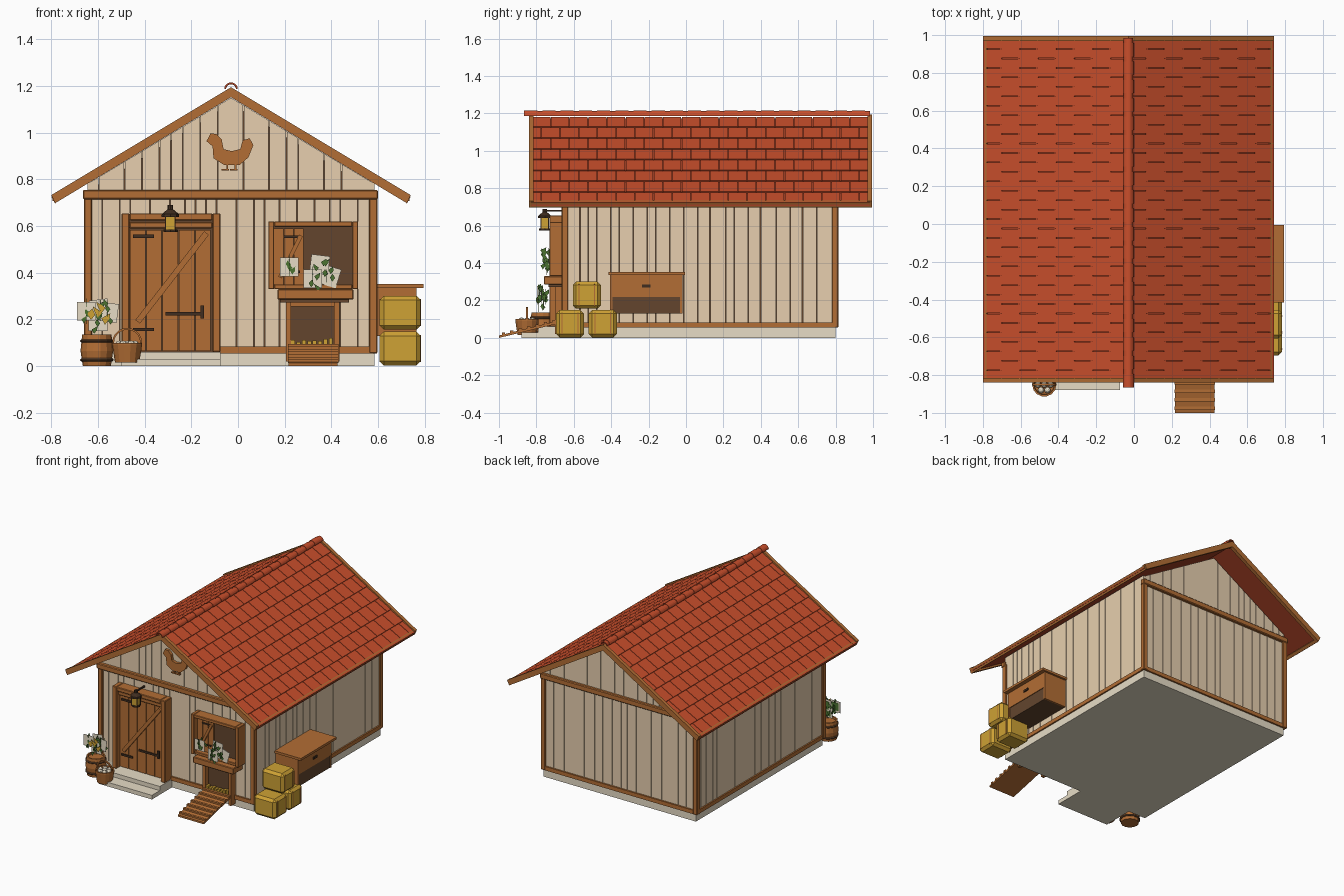
import bpy, bmesh, math, random
from mathutils import Matrix, Vector

random.seed(4)
if "Cube" in bpy.data.objects:
    bpy.data.objects.remove(bpy.data.objects["Cube"])


def material(name, *rgb):
    m = bpy.data.materials.new(name)
    m.use_nodes = True
    m.diffuse_color = (*rgb, 1)
    m.node_tree.nodes["Principled BSDF"].inputs["Base Color"].default_value = (*rgb, 1)
    return m


WALL = material("cream boards", .81, .63, .43)
PALE = material("pale stone", .90, .81, .64)
WOOD = material("brown timber", .45, .155, .035)
DARK = material("dark wood", .125, .06, .027)
TILE = material("red tile", .59, .078, .025)
UNDER = material("dark red underlay", .36, .05, .018)
HAY = material("straw yellow", .62, .36, .035)
IRON = material("dark iron", .05, .026, .014)
LEAF = material("leaf green", .07, .17, .03)


def prism(bm, pts, axis, a, b):
    """Outline in the plane across the axis, extruded from a to b."""
    put = {"x": lambda p, t: (t, *p), "y": lambda p, t: (p[0], t, p[1]), "z": lambda p, t: (*p, t)}[axis]
    lo = [bm.verts.new(put(p, a)) for p in pts]
    hi = [bm.verts.new(put(p, b)) for p in pts]
    bm.faces.new(lo)
    bm.faces.new(hi[::-1])
    for i in range(len(pts)):
        j = (i + 1) % len(pts)
        bm.faces.new((lo[i], hi[i], hi[j], lo[j]))


def box(bm, x0, x1, y0, y1, z0, z1):
    prism(bm, [(x0, y0), (x1, y0), (x1, y1), (x0, y1)], "z", z0, z1)


def bar(bm, p, q, w, y0, y1):
    """Flat bar from p to q in the front plane."""
    p, q = Vector(p), Vector(q)
    d = (q - p).normalized() * w / 2
    n = Vector((-d.y, d.x))
    prism(bm, [p + n, p - n, q - n, q + n], "y", y0, y1)


def lathe(bm, x, y, profile, n=14):
    """Stacked rings of (radius, height), capped at both ends."""
    rings = [[bm.verts.new((x + r * math.cos(k * math.tau / n), y + r * math.sin(k * math.tau / n), z))
              for k in range(n)] for r, z in profile]
    for u, v in zip(rings, rings[1:]):
        for k in range(n):
            bm.faces.new((u[k], u[(k + 1) % n], v[(k + 1) % n], v[k]))
    bm.faces.new(rings[0][::-1])
    bm.faces.new(rings[-1])


def arch(cx, cz, r, t, n=10):
    ang = [math.pi * k / n for k in range(n + 1)]
    ring = [(r, a) for a in ang] + [(r - t, a) for a in reversed(ang)]
    return [(cx + q * math.cos(a), cz + q * math.sin(a)) for q, a in ring]


def emit(name, mat, build, bevel=0):
    bm = bmesh.new()
    build(bm)
    bmesh.ops.recalc_face_normals(bm, faces=bm.faces)
    me = bpy.data.meshes.new(name)
    bm.to_mesh(me)
    bm.free()
    me.materials.append(mat)
    ob = bpy.data.objects.new(name, me)
    bpy.context.collection.objects.link(ob)
    if bevel:
        mod = ob.modifiers.new("bevel", "BEVEL")
        mod.width, mod.segments = bevel, 1


def boxes(name, mat, *dims, bevel=0):
    emit(name, mat, lambda bm: [box(bm, *d) for d in dims], bevel)


CX, RIDGE, SLOPE = -.03, 1.185, .6
X0, X1, Y0, Y1 = -.645, .585, -.65, .80


def roof_z(x):
    return RIDGE - SLOPE * abs(x - CX)


# Foundation and door steps
boxes("foundation", PALE, (X0 + .005, X1, Y0, Y1, 0, .055))
boxes("door_steps", PALE, (-.50, -.075, -.88, Y0, 0, .03), (-.50, -.075, -.79, Y0, .03, .06))

# Wall core showing dark in the board gaps
core = [(X0 + .012, .055), (X1 - .012, .055), (X1 - .012, roof_z(X1) - .06), (CX, RIDGE - .06),
        (X0 + .012, roof_z(X0) - .06)]
emit("wall_core", DARK, lambda bm: prism(bm, core, "y", Y0 + .012, Y1 - .012))


def planks(a, b, widths=(.045, .065, .075, .085)):
    while a < b - .01:
        e = min(b, a + random.choice(widths))
        if b - e < .03:
            e = b
        yield a, e - .0035
        a = e


def end_boards(bm):
    for y in (Y0, Y1 - .012):
        for lo, hi in planks(X0, X1):
            box(bm, lo, hi, y, y + .012, .055, .73)
        for lo, hi in planks(X0, X1, (.05, .075, .11)):
            peak = [(CX, RIDGE - .035)] if lo < CX < hi else []
            prism(bm, [(lo, .73), (hi, .73), (hi, roof_z(hi) - .035), *peak, (lo, roof_z(lo) - .035)],
                  "y", y, y + .012)


def side_boards(bm):
    for x in (X0, X1 - .012):
        for lo, hi in planks(Y0, Y1):
            box(bm, x, x + .012, lo, hi, .055, .79)


emit("end_wall_boards", WALL, end_boards)
emit("side_wall_boards", WALL, side_boards)

# Timber frame
boxes("corner_posts", WOOD, *[(x, x + .035, y, y + .035, .055, .73)
                              for x in (-.66, .562) for y in (-.665, .78)], bevel=.004)
boxes("end_beams", WOOD, *[(-.665, .60, y, y + .035, .715, .755) for y in (-.675, .785)], bevel=.005)
boxes("bottom_rails", WOOD, (-.075, .58, -.662, -.64, .055, .083), (X0, X1, .79, .812, .055, .083),
      *[(x, x + .02, Y0, Y1, .055, .083) for x in (-.655, .575)])

# Roof
ANG = math.atan(SLOPE)
LENGTH, ROWS = .77 / math.cos(ANG), 8
STEP = LENGTH / ROWS


def slope_frame(s):
    down = Vector((s * math.cos(ANG), 0, -math.sin(ANG)))
    up = Vector((s * math.sin(ANG), 0, math.cos(ANG)))
    return Matrix.Translation((CX, 0, RIDGE)) @ Matrix((down, (0, 1, 0), up)).transposed().to_4x4()


def tiles(bm):
    for s in (-1, 1):
        for r in range(ROWS):
            y = -.822 - (.05 if r % 2 else 0)
            while y < .975:
                lo, hi = max(y, -.822), min(y + .0965, .978)
                start = len(bm.verts)
                box(bm, r * STEP, (r + 1) * STEP - .001, lo, hi, -.012, -.004)
                bm.verts.ensure_lookup_table()
                for v in bm.verts[start:]:
                    v.co.z += .006 * (v.co.x - r * STEP) / STEP
                    v.co = slope_frame(s) @ v.co
                y += .1


def underlay(bm):
    for s in (-1, 1):
        e = CX + s * .765
        prism(bm, [(CX, RIDGE - .012), (e, roof_z(e) - .012), (e, roof_z(e) - .02), (CX, RIDGE - .02)],
              "y", -.825, .98)


def verge_boards(bm):
    for s in (-1, 1):
        e = CX + s * .77
        for y in (-.84, .97):
            prism(bm, [(CX, RIDGE + .01), (e, roof_z(e) + .01), (e - s * .016, roof_z(e) - .025),
                       (CX, RIDGE - .033)], "y", y, y + .025)
        prism(bm, [(e, roof_z(e) + .002), (e - s * .016, roof_z(e) - .026), (e - s * .034, roof_z(e) - .012),
                   (e - s * .018, roof_z(e) + .012)], "y", -.83, .985)


def ridge_tiles(bm):
    n = 19
    for k in range(n):
        y = -.865 + k * 1.85 / n
        prism(bm, arch(CX, 1.187, .029, .007), "y", y, y + .07)
        prism(bm, arch(CX, 1.187, .026, .005), "y", y + .07, y + 1.85 / n)


emit("roof_tiles", TILE, tiles)
emit("roof_underlay", UNDER, underlay)
emit("fascia_boards", WOOD, verge_boards)
emit("ridge_tiles", TILE, ridge_tiles)

# Door
boxes("door_frame", WOOD, (-.50, -.465, -.73, Y0, .06, .655), (-.11, -.075, -.73, Y0, .06, .655),
      (-.465, -.11, -.73, Y0, .625, .655), (-.465, -.11, -.71, Y0, .59, .618), bevel=.004)
boxes("door_back", DARK, (-.47, -.105, -.675, Y0, .06, .63))
boxes("door_planks", WOOD, *[(-.463 + i * .07, -.397 + i * .07, -.69, -.67, .065, .583) for i in range(5)])
emit("door_brace", WOOD, lambda bm: bar(bm, (-.43, .19), (-.135, .57), .025, -.705, -.69))
boxes("door_hinges", IRON, *[(-.45, -.36, -.698, -.688, z, z + .014) for z in (.15, .55)],
      (-.31, -.15, -.698, -.688, .217, .231), (-.16, -.145, -.70, -.688, .205, .26))

# Lantern
boxes("lantern_glass", HAY, (-.31, -.27, -.775, -.735, .585, .64))
emit("lantern_metal", IRON, lambda bm: (
    lathe(bm, -.29, -.755, [(.03, .575), (.03, .585)], 8),
    lathe(bm, -.29, -.755, [(.038, .64), (.036, .652), (.012, .672), (.012, .69)], 8),
    [box(bm, x, x + .005, y, y + .005, .58, .645) for x in (-.313, -.272) for y in (-.778, -.737)],
    box(bm, -.295, -.285, -.755, -.66, .675, .685)))

# Window with shutter and flower box
boxes("window_frame", WOOD, (.13, .155, -.73, Y0, .33, .62), (.49, .515, -.73, Y0, .33, .62),
      (.155, .49, -.73, Y0, .597, .62), (.155, .49, -.72, Y0, .33, .35), bevel=.003)
boxes("window_opening", DARK, (.15, .495, -.668, Y0, .34, .60))
boxes("window_shutter", WOOD, *[(x, x + .04, -.685, -.668, .35, .59) for x in (.155, .198, .241)])
emit("shutter_brace", WOOD, lambda bm: bar(bm, (.18, .38), (.27, .56), .018, -.695, -.685))
boxes("shutter_hinges", IRON, *[(.195, .265, -.692, -.684, z, z + .01) for z in (.40, .55)])
boxes("flower_box", WOOD, (.17, .495, -.76, Y0, .285, .33), bevel=.004)

# Small hatch and ramp
boxes("hatch_opening", DARK, (.22, .42, -.665, Y0, .08, .265), (.18, .475, -.735, Y0, .272, .285))
boxes("hatch_frame", WOOD, (.205, .228, -.70, Y0, .02, .285), (.412, .435, -.70, Y0, .02, .285),
      (.228, .412, -.69, Y0, .255, .272))
boxes("hatch_straw", HAY, *[(.228 + i * .023, .245 + i * .023, -.695, -.665, .08, .10 + random.random() * .02)
                            for i in range(8)])
emit("ramp_board", WOOD, lambda bm: prism(
    bm, [(-.67, .095), (-1, .013), (-1, 0), (-.67, .08)], "x", .217, .427))
boxes("ramp_slats", WOOD, *[(.215, .43, -.985 + i * .045, -.967 + i * .045, .013 + i * .0112, .028 + i * .0112)
                            for i in range(7)])

# Bird cutout on the gable
bird = [(-.135, .964), (-.117, .998), (-.092, .994), (-.07, .972), (-.062, .93), (-.028, .921), (.01, .93),
        (.02, .968), (.05, .976), (.066, .947), (.045, .895), (.006, .861), (-.058, .861), (-.105, .891),
        (-.109, .942)]
emit("gable_bird", WOOD, lambda bm: (
    prism(bm, bird, "y", -.67, Y0),
    [box(bm, x, x + .008, -.668, Y0, .84, .865) for x in (-.05, -.015)],
    [box(bm, x - .02, x + .012, -.668, Y0, .838, .845) for x in (-.05, -.015)]))

# Nest box on the side wall
boxes("nest_box", WOOD, (.58, .765, -.405, -.02, .22, .335),
      *[(.58, .765, y, y + .012, .13, .22) for y in (-.405, -.032)])
boxes("nest_box_lower_panel", DARK, (.58, .76, -.393, -.032, .13, .22))
boxes("nest_box_lid", WOOD, (.58, .795, -.415, -.005, .335, .352))
boxes("nest_box_handle", IRON, (.765, .773, -.235, -.19, .27, .285))

# Hay bales
for i, (y, z) in enumerate(((-.695, 0), (-.52, 0), (-.605, .153))):
    boxes(f"hay_bale_{i + 1}", HAY, (.607, .783, y, y + .15, z + .003, z + .148), bevel=.018)
    boxes(f"bale_straps_{i + 1}", WOOD, *[(.606, .785, t, t + .005, z + .018, z + .134)
                                          for t in (y + .03, y + .114)])

# Barrel planter
BX, BY = -.605, -.765
emit("barrel", WOOD, lambda bm: lathe(bm, BX, BY, [(.06, 0), (.07, .065), (.063, .135), (.053, .135), (.053, .12)]))
emit("barrel_bands", DARK, lambda bm: [
    lathe(bm, BX, BY, [(.066, z), (.071, z + .005), (.071, z + .009), (.066, z + .014)]) for z in (.02, .10)])

# Egg basket
emit("basket", WOOD, lambda bm: (
    lathe(bm, -.475, -.85, [(.052, .015), (.064, .09), (.064, .1), (.055, .1), (.052, .075)]),
    prism(bm, arch(-.475, .1, .064, .008), "y", -.856, -.844)))
emit("eggs", PALE, lambda bm: [
    bmesh.ops.create_uvsphere(bm, u_segments=8, v_segments=6, radius=.017, matrix=Matrix.Translation(
        (-.475 + r * math.cos(a), -.85 + r * math.sin(a), .092)))
    for r, a in [(0, 0)] + [(.034, k * math.tau / 6) for k in range(6)]])


# Plants: pale cards with leaf shapes, green behind
def leaf(bm, x, y, z, size, axis="y"):
    lean = random.uniform(-.6, .6) * size
    pts = [(0, -size / 2), (size * .4, 0), (lean, size * .6), (-size * .35, size * .1)]
    u, at = (x, y) if axis == "y" else (y, x)
    prism(bm, [(u + p, z + q) for p, q in pts], axis, at - .001, at + .001)


def cards(bm, spots, depth, w):
    for i, (x, z, t) in enumerate(spots):
        bar(bm, (x, z - w / 2), (x + t, z + w / 2), w, depth + .01 * i, depth + .01 * i + .002)


def plant(name, spots, depth):
    emit(name + "_cards", PALE, lambda bm: cards(bm, spots, depth, .08))
    emit(name + "_backing", LEAF, lambda bm: cards(bm, spots, depth + .003, .055))
    emit(name + "_leaves", LEAF, lambda bm: [
        (leaf(bm, x + random.uniform(-.03, .03), depth - .004 + .04 * (k % 2), z + random.uniform(-.04, .03), .03),
         leaf(bm, x, depth + random.uniform(-.015, .04), z + random.uniform(-.04, .035), .035, "x"))
        for x, z, _ in spots for k in range(5)])


plant("barrel_plant", [(-.65, .235, 0), (-.56, .23, .01), (-.60, .19, 0), (-.59, .245, -.01)], -.785)
plant("window_plant", [(.22, .425, 0), (.32, .375, 0), (.345, .435, .01), (.38, .385, .025)], -.755)
emit("barrel_blooms", HAY, lambda bm: [
    leaf(bm, x, -.792, z, .045) for x, z in ((-.63, .22), (-.585, .25), (-.57, .20), (-.60, .23))])
